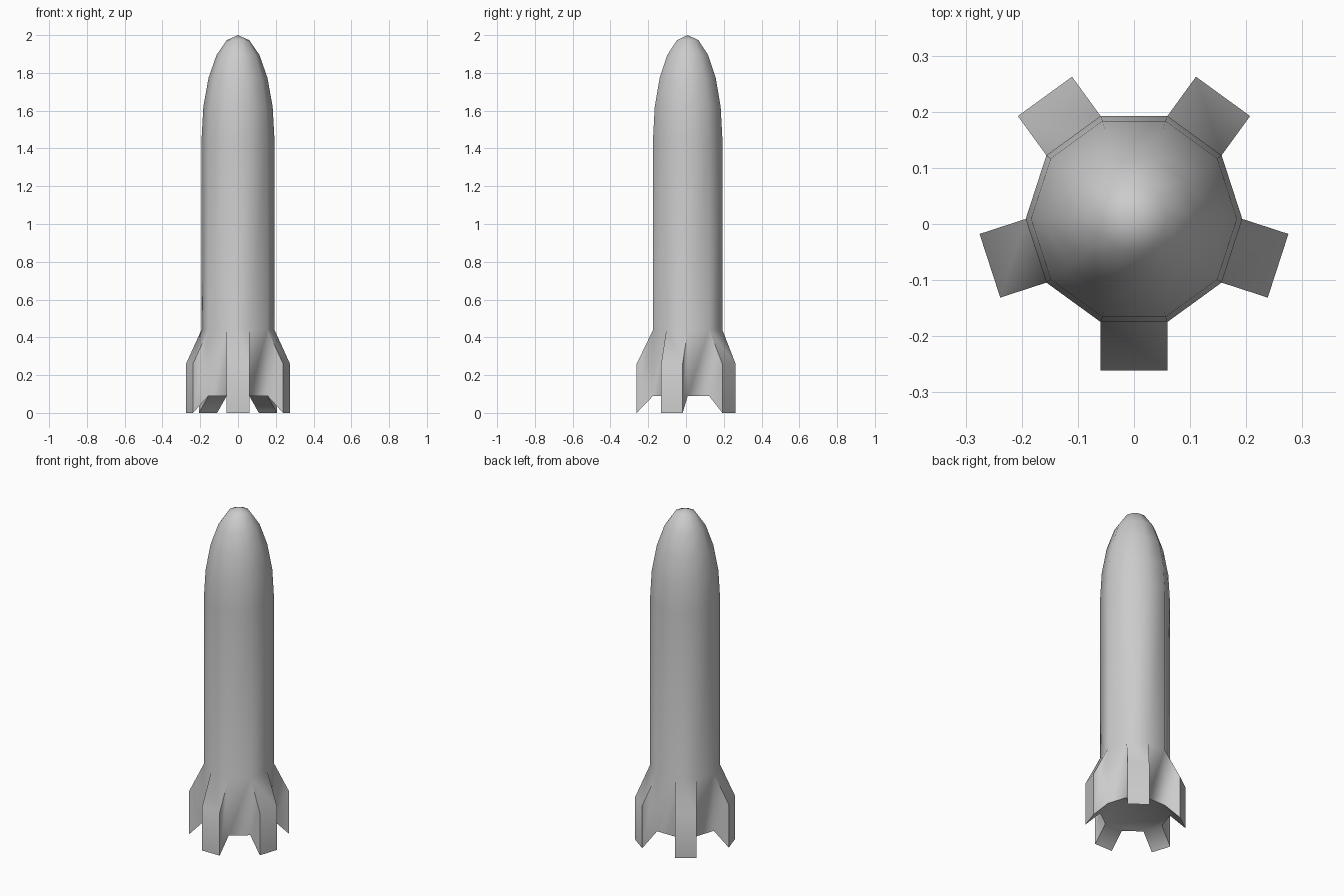
import bpy, bmesh, math
from mathutils import Vector

if "Cube" in bpy.data.objects:
    bpy.data.objects.remove(bpy.data.objects["Cube"])

SIDES, R, CY = 10, 0.193, 0.009
FIN_OUT = 0.27 - R * math.cos(math.pi / SIDES)   # fin depth beyond the hull face

bm = bmesh.new()

# Hull profile (radius, z): base, fin top, shoulder, then elliptical nose
profile = [(R, 0.09), (R, 0.44), (R, 1.45)]
for k in range(1, 5):
    a = math.radians(18 * k)
    profile.append((R * math.cos(a), 1.45 + 0.55 * math.sin(a)))

rings = []
for r, z in profile:
    rings.append([bm.verts.new((r * math.cos(i * math.tau / SIDES),
                                CY + r * math.sin(i * math.tau / SIDES), z))
                  for i in range(SIDES)])

fin_faces = []
for level, (lo, hi) in enumerate(zip(rings, rings[1:])):
    for i in range(SIDES):
        j = (i + 1) % SIDES
        f = bm.faces.new((lo[i], lo[j], hi[j], hi[i]))
        if level == 0 and i % 2 == 1:
            fin_faces.append(f)

# Nose tip and closed base
tip = bm.verts.new((0, CY, 2.0))
for i in range(SIDES):
    bm.faces.new((rings[-1][i], rings[-1][(i + 1) % SIDES], tip))
bm.faces.new(rings[0][::-1])
bm.normal_update()

# Five swept fins pulled out of alternate lower hull faces
for f in fin_faces:
    n = f.normal.copy()
    out = bmesh.ops.extrude_discrete_faces(bm, faces=[f])["faces"][0]
    for v in out.verts:
        v.co += n * FIN_OUT
        v.co.z = 0.26 if v.co.z > 0.3 else 0.0

bmesh.ops.recalc_face_normals(bm, faces=bm.faces[:])
mesh = bpy.data.meshes.new("rocket_hull_with_fins")
bm.to_mesh(mesh)
bm.free()
rocket = bpy.data.objects.new("rocket_hull_with_fins", mesh)
bpy.context.collection.objects.link(rocket)

# Smooth hull with crisp fin edges and base rim
bpy.context.view_layer.objects.active = rocket
rocket.select_set(True)
bpy.ops.object.shade_smooth_by_angle(angle=math.radians(60))
